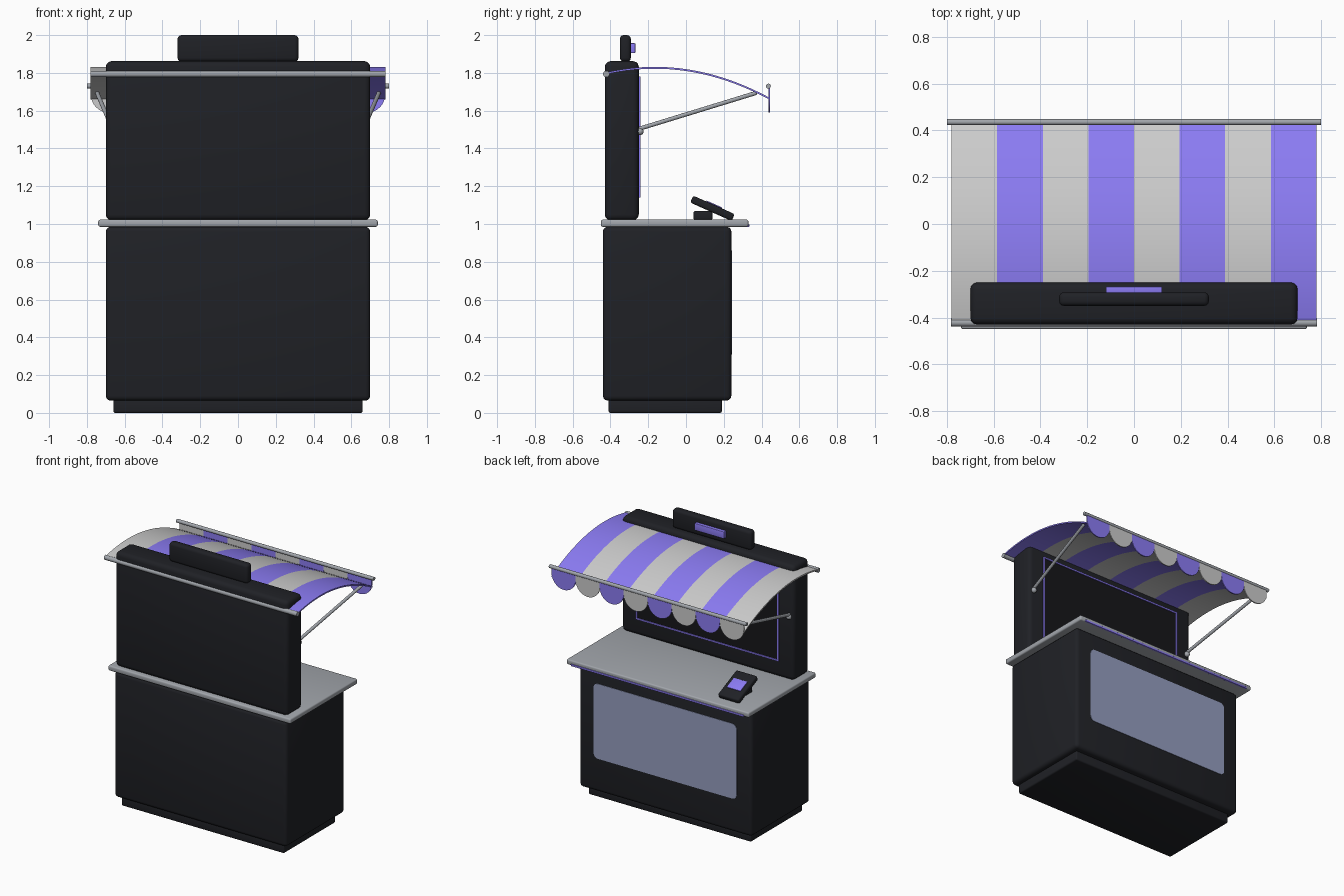
import bpy, bmesh, math
from mathutils import Vector, Matrix

if "Cube" in bpy.data.objects:
    bpy.data.objects.remove(bpy.data.objects["Cube"])


def mat(name, col):
    m = bpy.data.materials.new(name)
    m.diffuse_color = (*col, 1)
    m.use_nodes = True
    m.node_tree.nodes["Principled BSDF"].inputs["Base Color"].default_value = m.diffuse_color
    return m


DARK = mat("dark", (0.014, 0.015, 0.019))
BLACK = mat("black", (0.008, 0.008, 0.010))
PURPLE = mat("purple", (0.26, 0.20, 0.90))
GLASS = mat("glass", (0.30, 0.34, 0.52))
CLOTH = mat("cloth", (0.58, 0.58, 0.57))
METAL = mat("metal", (0.36, 0.38, 0.41))


def finish(name, bm, m, angle=35):
    bmesh.ops.recalc_face_normals(bm, faces=bm.faces)
    me = bpy.data.meshes.new(name)
    bm.to_mesh(me)
    bm.free()
    ob = bpy.data.objects.new(name, me)
    bpy.context.collection.objects.link(ob)
    if m:
        me.materials.append(m)
    bpy.ops.object.select_all(action='DESELECT')
    ob.select_set(True)
    bpy.context.view_layer.objects.active = ob
    bpy.ops.object.shade_smooth_by_angle(angle=math.radians(angle))
    return ob


def box(name, x, y, z, m, bevel=0.0, seg=3):
    """Box from (min, max) ranges with rounded edges."""
    bm = bmesh.new()
    bmesh.ops.create_cube(bm, size=1)
    for v in bm.verts:
        v.co = [r[0] + (c + 0.5) * (r[1] - r[0]) for c, r in zip(v.co, (x, y, z))]
    if bevel:
        bmesh.ops.bevel(bm, geom=bm.edges[:], offset=bevel, segments=seg, profile=0.5, affect='EDGES')
    return finish(name, bm, m)


def prism(name, pts, direction, m):
    """Extrude a closed outline of 3D points."""
    bm = bmesh.new()
    f = bm.faces.new([bm.verts.new(p) for p in pts])
    r = bmesh.ops.extrude_face_region(bm, geom=[f])
    bmesh.ops.translate(bm, vec=direction, verts=[g for g in r["geom"] if isinstance(g, bmesh.types.BMVert)])
    return finish(name, bm, m)


def rod(name, a, b, r, m):
    a, b = Vector(a), Vector(b)
    d = b - a
    M = Matrix.Translation((a + b) / 2) @ d.to_track_quat('Z', 'Y').to_matrix().to_4x4()
    bm = bmesh.new()
    bmesh.ops.create_cone(bm, cap_ends=True, segments=20, radius1=r, radius2=r, depth=d.length, matrix=M)
    return finish(name, bm, m)


def ball(name, c, r, m):
    bm = bmesh.new()
    bmesh.ops.create_uvsphere(bm, u_segments=16, v_segments=10, radius=r, matrix=Matrix.Translation(c))
    return finish(name, bm, m)


def rounded_rect(hx, z0, z1, r, y):
    pts = []
    for cx, cz, a0 in ((hx - r, z1 - r, 0), (-hx + r, z1 - r, 90), (-hx + r, z0 + r, 180), (hx - r, z0 + r, 270)):
        for i in range(6):
            a = math.radians(a0 + 18 * i)
            pts.append((cx + r * math.cos(a), y, cz + r * math.sin(a)))
    return pts


# Lower cabinet
box("plinth", (-.66, .66), (-.41, .19), (0, .075), DARK, .01)
box("cabinet", (-.70, .70), (-.44, .24), (.065, .985), DARK, .025)
prism("display_window", rounded_rect(.58, .31, .86, .035, .232), (0, .011, 0), GLASS)

# Counter and its accent strip
box("countertop", (-.74, .74), (-.45, .33), (.985, 1.023), METAL, .01)
box("counter_trim", (-.70, .70), (.322, .335), (.984, .998), PURPLE, .002)

# Back wall with framed panel
box("back_wall", (-.70, .70), (-.43, -.25), (1.02, 1.862), DARK, .03)
box("wall_panel", (-.57, .57), (-.26, -.248), (1.145, 1.775), BLACK)
for s, side in ((1, "right"), (-1, "left")):
    box("panel_frame_" + side, (s * .575 - .006, s * .575 + .006), (-.255, -.242), (1.14, 1.78), PURPLE)
for z, side in ((1.145, "bottom"), (1.775, "top")):
    box("panel_frame_" + side, (-.575, .575), (-.255, -.242), (z - .006, z + .006), PURPLE)

# Sign board with a plain raised bar
box("sign_board", (-.32, .32), (-.35, -.292), (1.86, 2.0), DARK, .02)
box("sign_bar", (-.12, .12), (-.295, -.268), (1.905, 1.957), PURPLE, .004)


# Striped awning: curved cloth strips with scalloped valance
def awning_z(y):
    return 1.832 - .443 * (y + .165) ** 2


W = .195
N = 18
ys = [-.42 + .862 * i / N for i in range(N + 1)]
for k in range(8):
    x0 = -.78 + k * W
    m = PURPLE if k % 2 else CLOTH
    outline = [(x0, y, awning_z(y)) for y in ys] + [(x0, y, awning_z(y) - .01) for y in reversed(ys)]
    prism(f"awning_stripe_{k + 1}", outline, (W, 0, 0), m)
    r = W / 2
    scallop = [(x0, .436, 1.73), (x0 + W, .436, 1.73)]
    for i in range(17):
        a = math.pi * i / 16
        scallop.append((x0 + r + r * math.cos(a), .436, 1.687 - r * math.sin(a)))
    prism(f"valance_{k + 1}", scallop, (0, .008, 0), m)

# Awning rails
rod("rear_rail", (-.782, -.422, 1.794), (.782, -.422, 1.794), .017, METAL)
rod("front_rail", (-.80, .436, 1.73), (.80, .436, 1.73), .013, METAL)

# Support arms
for s, side in ((1, "right"), (-1, "left")):
    rod("arm_" + side, (s * .665, -.245, 1.505), (s * .745, .365, 1.692), .011, METAL)
    ball("arm_mount_" + side, (s * .665, -.243, 1.49), .019, METAL)
    ball("arm_tip_" + side, (s * .745, .365, 1.692), .011, METAL)

# Payment terminal: foot, tilted body, screen
box("terminal_foot", (-.57, -.47), (.04, .14), (1.02, 1.07), DARK, .01)
tilt = Matrix.Translation((-.52, .14, 1.083)) @ Matrix.Rotation(math.radians(-24), 4, 'X')
box("terminal_body", (-.085, .085), (-.12, .12), (-.02, .02), DARK, .012).matrix_world = tilt
box("terminal_screen", (-.055, .055), (-.045, .045), (.018, .025), PURPLE, .001).matrix_world = tilt
